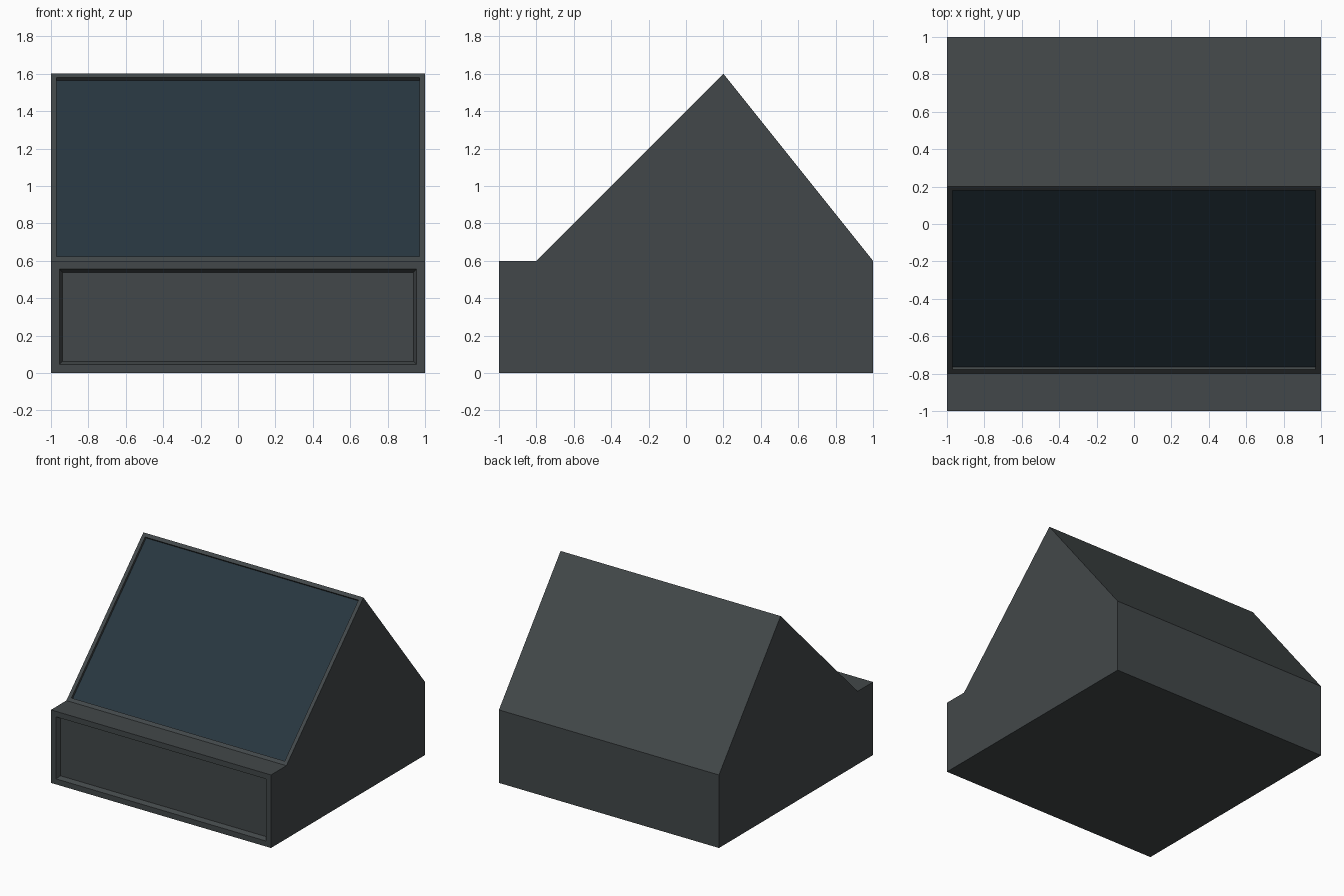
import bpy, bmesh
from mathutils import Vector

if "Cube" in bpy.data.objects:
    bpy.data.objects.remove(bpy.data.objects["Cube"])


def material(name, rgb):
    m = bpy.data.materials.new(name)
    m.diffuse_color = (*rgb, 1)
    m.use_nodes = True
    m.node_tree.nodes["Principled BSDF"].inputs["Base Color"].default_value = m.diffuse_color
    return m


def add_object(name, bm, mat):
    mesh = bpy.data.meshes.new(name)
    bm.to_mesh(mesh)
    bm.free()
    mesh.materials.append(mat)
    ob = bpy.data.objects.new(name, mesh)
    bpy.context.collection.objects.link(ob)
    return ob


def recess(bm, face, border, bevel, depth):
    """Leave a flat border, then sink the face with sloping walls."""
    bmesh.ops.inset_individual(bm, faces=[face], thickness=border)
    bmesh.ops.inset_individual(bm, faces=[face], thickness=bevel)
    shift = -face.normal.normalized() * depth
    bmesh.ops.translate(bm, verts=face.verts[:], vec=shift)


def facing(bm, direction):
    d = Vector(direction).normalized()
    return max(bm.faces, key=lambda f: f.normal.dot(d))


# console body: side profile (y, z) extruded across x
profile = [(-1, 0), (1, 0), (1, 0.6), (0.2, 1.6), (-0.8, 0.6), (-1, 0.6)]
bm = bmesh.new()
side = bm.faces.new([bm.verts.new((-1, y, z)) for y, z in profile])
ext = bmesh.ops.extrude_face_region(bm, geom=[side], use_keep_orig=True)
new_verts = [g for g in ext["geom"] if isinstance(g, bmesh.types.BMVert)]
bmesh.ops.translate(bm, verts=new_verts, vec=(2, 0, 0))
bmesh.ops.recalc_face_normals(bm, faces=bm.faces[:])
bm.normal_update()

# recessed front panel and recessed screen opening
front = facing(bm, (0, -1, 0))
slope = facing(bm, (0, -1, 1))
recess(bm, front, 0.064, 0.023, 0.035)
recess(bm, slope, 0.043, 0.0, 0.02)

# screen: floor of the sloped recess as its own part
corners = [v.co.copy() for v in slope.verts]
bmesh.ops.delete(bm, geom=[slope], context="FACES_ONLY")
add_object("console_body", bm, material("dark_grey", (0.055, 0.064, 0.067)))

bm = bmesh.new()
bm.faces.new([bm.verts.new(c) for c in corners])
bm.normal_update()
add_object("screen", bm, material("dark_blue_glass", (0.021, 0.037, 0.05)))
